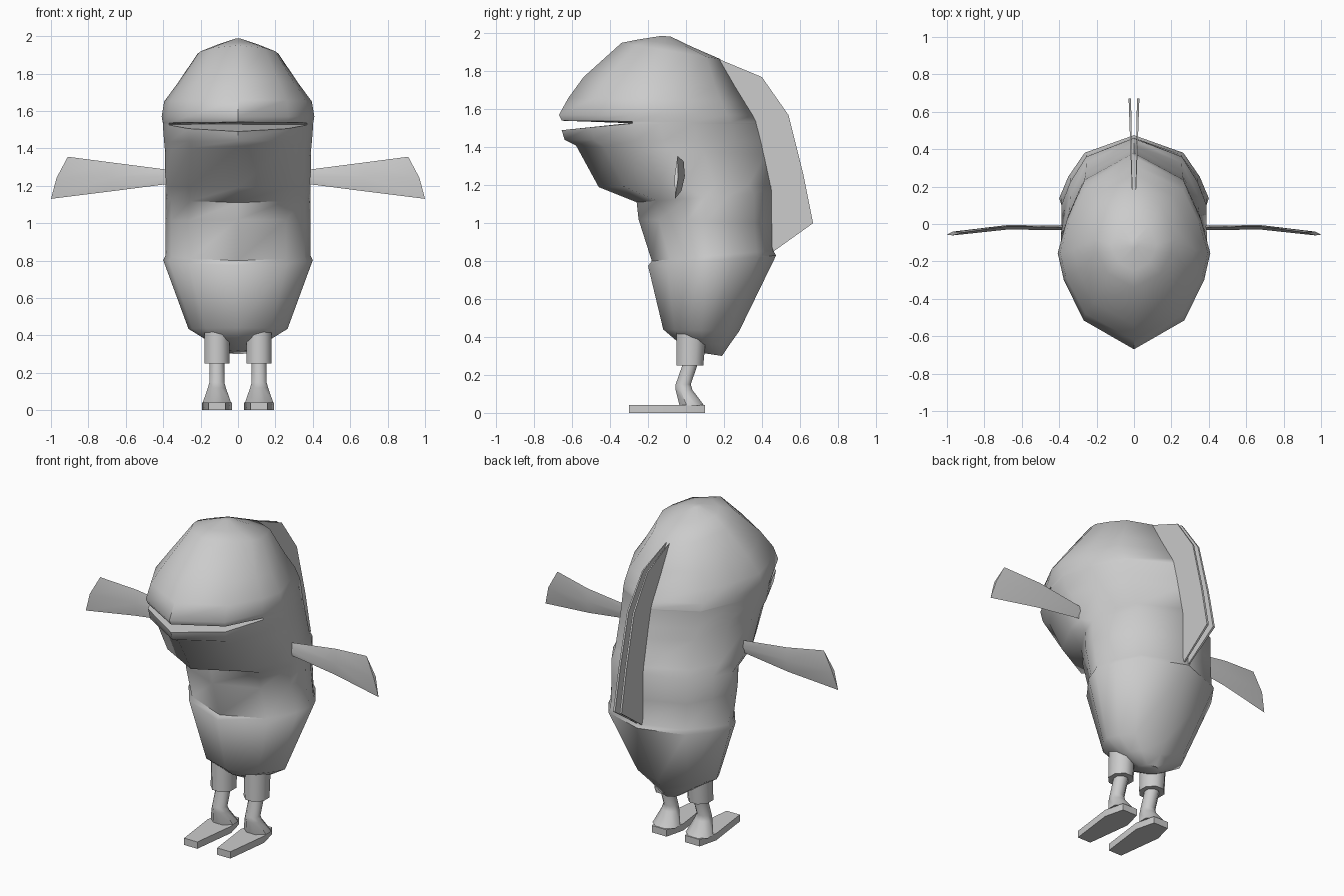
import bpy, bmesh
from math import radians, sin, cos, pi
from mathutils import Vector

cube = bpy.data.objects.get("Cube")
if cube:
    bpy.data.objects.remove(cube, do_unlink=True)

grey = bpy.data.materials.new("plain grey")
grey.use_nodes = True
grey.diffuse_color = (0.6, 0.6, 0.6, 1)
grey.node_tree.nodes["Principled BSDF"].inputs["Base Color"].default_value = (0.6, 0.6, 0.6, 1)


def loft(name, rings, angle=50):
    """Skin a list of equal-length point rings and cap both ends."""
    bm = bmesh.new()
    loops = [[bm.verts.new(p) for p in ring] for ring in rings]
    n = len(loops[0])
    for a, b in zip(loops, loops[1:]):
        for i in range(n):
            j = (i + 1) % n
            bm.faces.new((a[i], a[j], b[j], b[i]))
    bm.faces.new(loops[0])
    bm.faces.new(loops[-1])
    bmesh.ops.recalc_face_normals(bm, faces=bm.faces)
    mesh = bpy.data.meshes.new(name)
    bm.to_mesh(mesh)
    bm.free()
    mesh.materials.append(grey)
    obj = bpy.data.objects.new(name, mesh)
    bpy.context.collection.objects.link(obj)
    bpy.ops.object.select_all(action='DESELECT')
    obj.select_set(True)
    bpy.context.view_layer.objects.active = obj
    bpy.ops.object.shade_smooth_by_angle(angle=radians(angle))
    return obj


# Body cross-section: half outline from front to back (width share, depth share)
HALF = [(0, 0), (.66, .15), (.92, .36), (1, .5), (.88, .67), (.66, .86), (0, 1)]
OUTLINE = HALF + [(-x, t) for x, t in HALF[-2:0:-1]]


def body_ring(width, y_front, z_front, y_back, z_back):
    return [Vector((width * x, y_front + (y_back - y_front) * t,
                    z_front + (z_back - z_front) * t)) for x, t in OUTLINE]


# Trousers, belly and jaw
lower = [body_ring(*r) for r in (
    (.07, .06, .32, .19, .30), (.16, -.05, .38, .23, .36), (.265, -.12, .44, .28, .43),
    (.40, -.20, .775, .475, .83), (.388, -.18, .80, .46, .855), (.388, -.25, 1.02, .46, 1.0),
    (.388, -.26, 1.11, .46, 1.16), (.388, -.46, 1.19, .455, 1.20),
    (.39, -.58, 1.41, .42, 1.36), (.395, -.64, 1.44, .405, 1.43))]
# Upper lip and head
upper = [body_ring(*r) for r in (
    (.402, -.655, 1.54, .38, 1.53), (.408, -.67, 1.57, .36, 1.57), (.395, -.62, 1.66, .315, 1.64),
    (.325, -.54, 1.77, .265, 1.72), (.215, -.34, 1.95, .18, 1.865),
    (.12, -.25, 1.968, .03, 1.93), (.02, -.13, 1.987, -.08, 1.983))]
# Mouth wedge: the lips meet at the mouth corners, with the throat pushed back between them
mouth_corner, mouth_z = -.3, 1.527
lower_lip = [Vector((p.x, p.y, min(1.525, 1.49 + .1 * (p.y + .655)))) for p in upper[0]]
throat = [Vector((p.x, max(p.y, mouth_corner), mouth_z)) for p in upper[0]]
loft("body", lower + [lower_lip, throat] + upper)


# Back fin: a pair of thin plates that spread apart toward the rear
FIN = [(.16, 1.87), (.40, 1.77), (.54, 1.57), (.62, 1.25), (.67, 1.0), (.46, .85), (.40, 1.1), (.33, 1.5)]


def fin_sheet(side, offset, spread):
    return [Vector((side * (offset + spread * (y - .16)), y, z)) for y, z in FIN]


def flipper_ring(x_top, z_top, x_mid, x_low, z_low, y, lean, thick):
    """Flat section standing in the xz plane, with a fuller middle."""
    z_mid = (z_top + z_low) / 2
    return [(x_top, y, z_top), (x_mid, y - lean - thick, z_mid),
            (x_low, y - lean * 2, z_low), (x_mid, y - lean + thick, z_mid)]


def oval(x, y, z, rx, ry, n=8):
    return [(x + rx * cos(2 * pi * (i + .5) / n), y + ry * sin(2 * pi * (i + .5) / n), z)
            for i in range(n)]


FOOT = [(-.045, -.30), (.045, -.30), (.08, -.02), (.05, .10), (-.05, .10), (-.08, -.02)]

for side, label in ((1, "left"), (-1, "right")):
    loft("fin_" + label, [fin_sheet(side, .008, .015), fin_sheet(side, .011, .035)], 30)

    # Flipper arm
    sections = [flipper_ring(.37, 1.285, .37, .37, 1.21, -.018, .002, .012),
                flipper_ring(.68, 1.325, .68, .68, 1.17, -.012, .006, .012),
                flipper_ring(.91, 1.355, .97, 1.0, 1.13, -.045, .006, .01)]
    loft("flipper_" + label, [[(side * x, y, z) for x, y, z in s] for s in sections], 80)

    # Trouser leg, shin and foot
    cx = side * .113
    loft("trouser_leg_" + label, [oval(cx, .03, .44, .073, .085), oval(cx, .02, .25, .073, .077)])
    loft("shin_" + label, [oval(cx, .02, .30, .043, .043), oval(cx, .02, .25, .043, .043),
                           oval(cx, -.015, .15, .043, .043), oval(cx, -.01, .12, .052, .048),
                           oval(cx, .03, .04, .082, .07)])
    loft("foot_" + label, [[(cx + x, y, z) for x, y in FOOT] for z in (0, .042)], 40)
